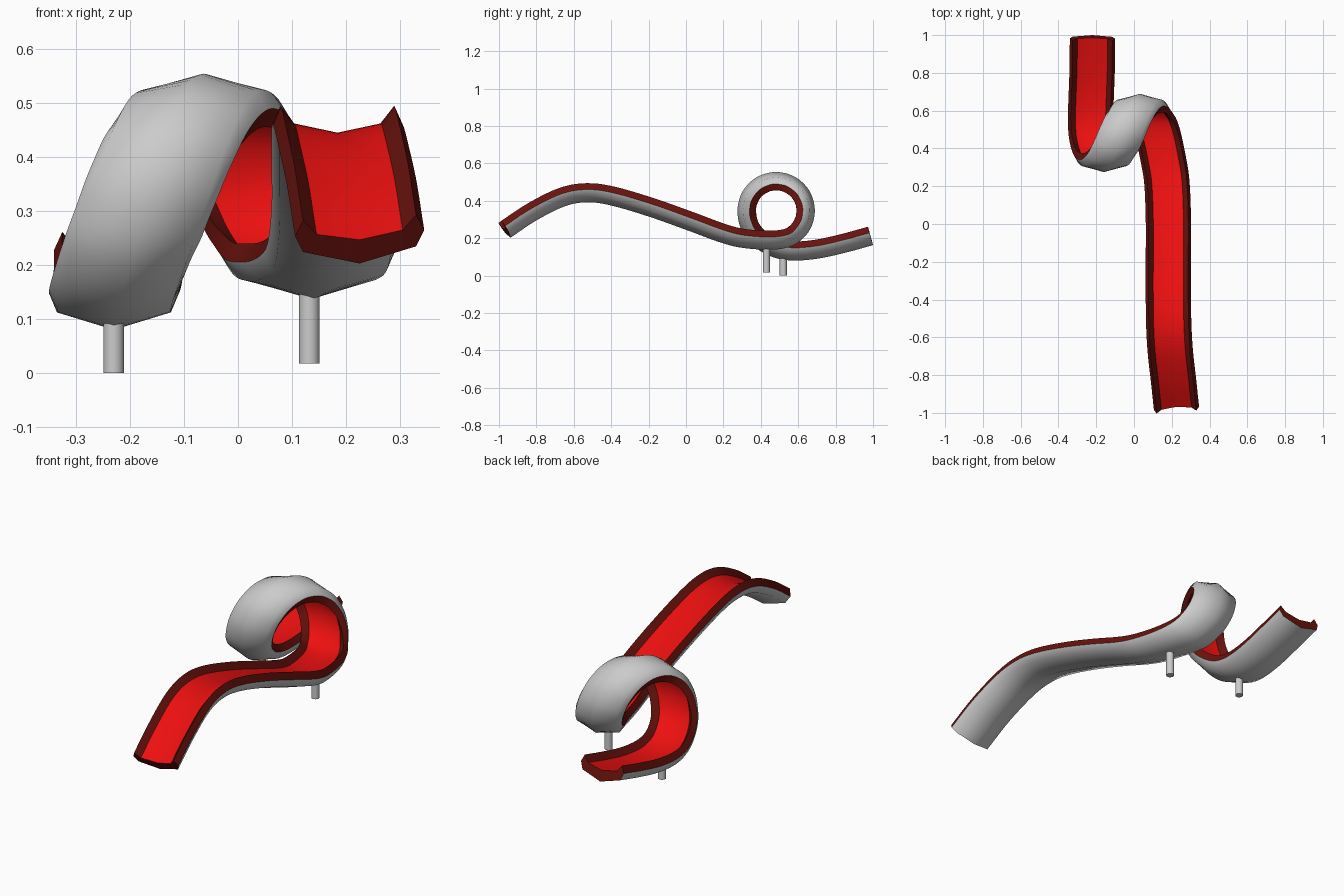
import bpy, math
from mathutils import Vector

if "Cube" in bpy.data.objects:
    bpy.data.objects.remove(bpy.data.objects["Cube"])

# Centre line of the trough's underside: hump, corkscrew loop, exit ramp
entry = [(.225, -.938, .203), (.21, -.8, .295), (.192, -.65, .37), (.184, -.53, .392),
         (.182, -.4, .375), (.182, -.2, .316), (.182, 0, .245), (.174, .2, .172),
         (.156, .33, .145)]
loop = []
for deg in range(-90, 181, 30):
    a = math.radians(deg)
    loop.append((.031 - .00105 * deg, .482 + .207 * math.cos(a), .347 + .207 * math.sin(a)))
leave = [(-.188, .298, .24), (-.211, .36, .16), (-.226, .45, .104), (-.23, .56, .081),
         (-.226, .7, .09), (-.221, .85, .122), (-.22, 1.0, .163)]
ctrl = [Vector(p) for p in entry + loop + leave]


def smooth_path(pts, steps):
    """Catmull-Rom curve through the points."""
    p = [2 * pts[0] - pts[1]] + pts + [2 * pts[-1] - pts[-2]]
    out = []
    for i in range(1, len(p) - 2):
        a, b, c, d = p[i - 1:i + 3]
        for k in range(steps):
            t = k / steps
            out.append(.5 * (2 * b + (c - a) * t + (2 * a - 5 * b + 4 * c - d) * t * t
                             + (3 * b - a - 3 * c + d) * t ** 3))
    return out + [pts[-1]]


path = smooth_path(ctrl, 5)

# Trough cross-section (sideways, up), counter-clockwise from the left rim
section = [(-.12, .068), (-.105, .032), (0, 0), (.105, .032), (.12, .068),
           (.105, .102), (.08, .07), (0, .053), (-.08, .07), (-.105, .102)]

rings = []
for i, p in enumerate(path):
    tangent = (path[min(i + 1, len(path) - 1)] - path[max(i - 1, 0)]).normalized()
    up = Vector((1, 0, 0)).cross(tangent).normalized()
    side = tangent.cross(up)
    rings.append([p + side * u + up * v for u, v in section])


def material(name, color):
    m = bpy.data.materials.new(name)
    m.diffuse_color = color
    m.use_nodes = True
    m.node_tree.nodes["Principled BSDF"].inputs["Base Color"].default_value = m.diffuse_color
    return m


def add_mesh(name, verts, faces, mat=None, angle=55):
    me = bpy.data.meshes.new(name)
    me.from_pydata(verts, [], faces)
    ob = bpy.data.objects.new(name, me)
    bpy.context.collection.objects.link(ob)
    if mat:
        me.materials.append(mat)
    bpy.ops.object.select_all(action='DESELECT')
    ob.select_set(True)
    bpy.context.view_layer.objects.active = ob
    bpy.ops.object.shade_smooth_by_angle(angle=math.radians(angle))
    return ob


def add_strip(name, ids, mat=None, angle=55):
    """Sweep part of the cross-section along the path."""
    n = len(ids)
    verts = [r[j] for r in rings for j in ids]
    faces = [(i * n + j, (i + 1) * n + j, (i + 1) * n + j + 1, i * n + j + 1)
             for i in range(len(rings) - 1) for j in range(n - 1)]
    return add_mesh(name, verts, faces, mat, angle)


red = material("red", (.85, .005, .005, 1))
dark_red = material("dark_red", (.14, .006, .004, 1))

# Trough surfaces
add_strip("trough_underside", [0, 1, 2, 3, 4])
add_strip("trough_bed", [6, 7, 8], red)
add_strip("right_rim", [4, 5, 6], dark_red, 30)
add_strip("left_rim", [8, 9, 0], dark_red, 30)

# End faces
quads = [(0, 1, 8, 9), (1, 2, 7, 8), (2, 3, 6, 7), (3, 4, 5, 6)]
add_mesh("front_end", rings[0], quads, dark_red)
add_mesh("back_end", rings[-1], [q[::-1] for q in quads], dark_red)

# Support posts
for name, x, y, z0, z1 in [("loop_entry_post", .132, .43, .018, .15),
                           ("loop_exit_post", -.23, .52, 0, .1)]:
    bpy.ops.mesh.primitive_cylinder_add(vertices=32, radius=.019, depth=z1 - z0,
                                        location=(x, y, (z0 + z1) / 2))
    bpy.context.object.name = name
    bpy.ops.object.shade_smooth_by_angle(angle=math.radians(40))
